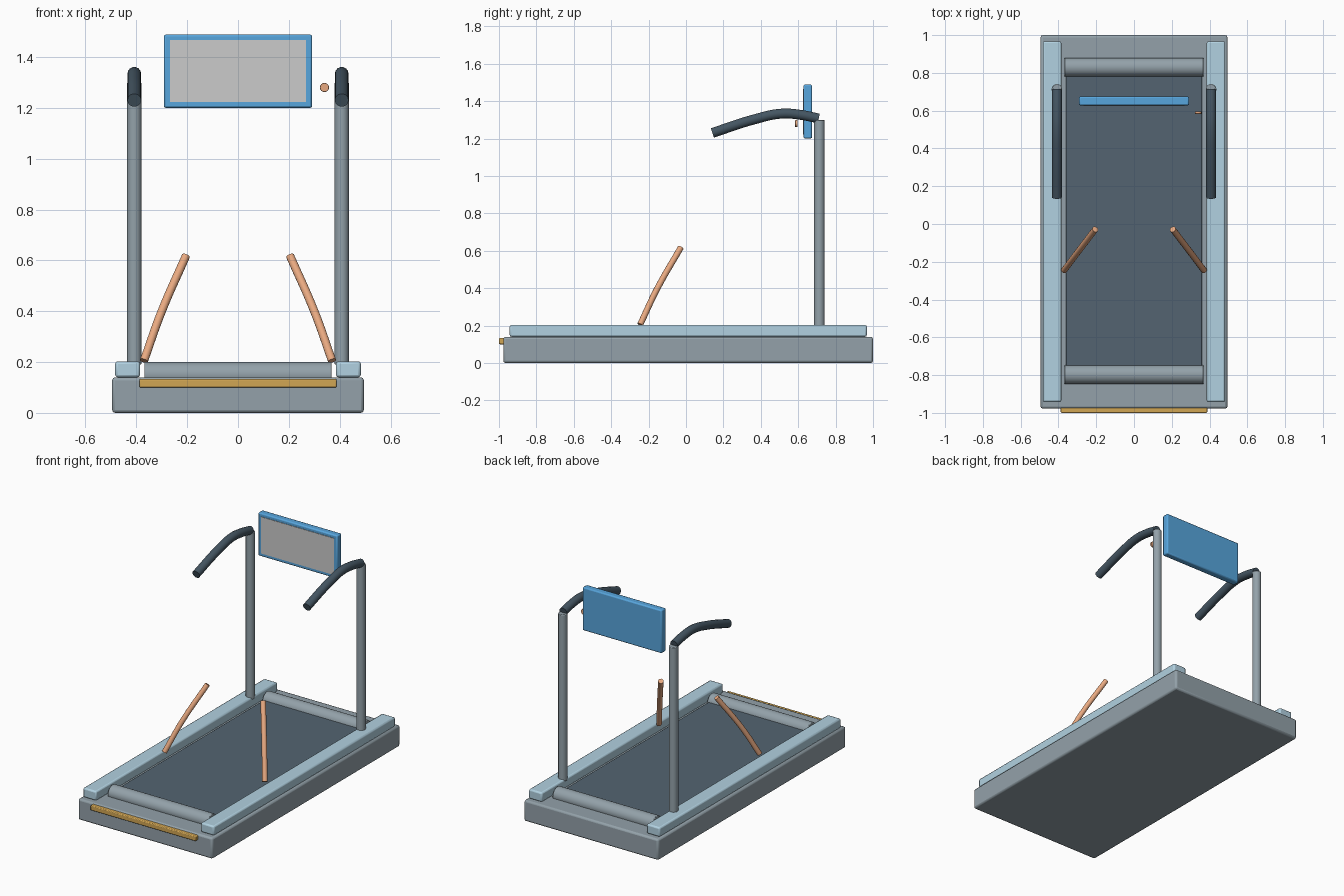
import bpy
import math

if "Cube" in bpy.data.objects:
    bpy.data.objects.remove(bpy.data.objects["Cube"])


def material(name, rgb):
    mat = bpy.data.materials.new(name)
    mat.diffuse_color = (*[(c / 255) ** 2.2 for c in rgb], 1)
    mat.use_nodes = True
    mat.node_tree.nodes["Principled BSDF"].inputs["Base Color"].default_value = mat.diffuse_color
    return mat


STEEL = material("steel", (146, 160, 168))
PALE = material("pale_blue", (176, 208, 224))
DARK = material("dark_slate", (84, 100, 112))
GRIP = material("grip", (70, 86, 98))
BLUE = material("blue", (88, 164, 220))
COPPER = material("copper", (232, 168, 128))
GOLD = material("gold", (208, 164, 84))


def finish(obj, name, mat, bevel=0):
    obj.name = name
    if mat:
        obj.data.materials.append(mat)
    bpy.ops.object.select_all(action='DESELECT')
    obj.select_set(True)
    bpy.context.view_layer.objects.active = obj
    bpy.ops.object.shade_smooth_by_angle(angle=math.radians(35))
    if bevel:
        mod = obj.modifiers.new("edge_round", 'BEVEL')
        mod.width = bevel
        mod.segments = 2
        mod.limit_method = 'ANGLE'
    return obj


def box(name, x, y, z, mat, bevel=0):
    """Box from (min, max) ranges on each axis."""
    bpy.ops.mesh.primitive_cube_add(size=1, location=[sum(r) / 2 for r in (x, y, z)])
    obj = bpy.context.object
    obj.scale = [r[1] - r[0] for r in (x, y, z)]
    bpy.ops.object.transform_apply(location=False, rotation=False, scale=True)
    return finish(obj, name, mat, bevel)


def cylinder(name, loc, radius, depth, mat, rot=(0, 0, 0), bevel=0):
    bpy.ops.mesh.primitive_cylinder_add(vertices=32, radius=radius, depth=depth,
                                        location=loc, rotation=rot)
    return finish(bpy.context.object, name, mat, bevel)


def tube(name, points, radius, mat):
    """Round bar along a smooth path with capped ends."""
    curve = bpy.data.curves.new(name, 'CURVE')
    curve.dimensions = '3D'
    curve.bevel_depth = radius
    curve.bevel_resolution = 5
    curve.use_fill_caps = True
    curve.resolution_u = 8
    spline = curve.splines.new('BEZIER')
    spline.bezier_points.add(len(points) - 1)
    for bp, co in zip(spline.bezier_points, points):
        bp.co = co
        bp.handle_left_type = bp.handle_right_type = 'AUTO'
    obj = bpy.data.objects.new(name, curve)
    bpy.context.collection.objects.link(obj)
    bpy.ops.object.select_all(action='DESELECT')
    obj.select_set(True)
    bpy.context.view_layer.objects.active = obj
    bpy.ops.object.convert(target='MESH')
    return finish(bpy.context.object, name, mat)


# Deck, running belt and rear bumper strip
box("deck_base", (-0.495, 0.495), (-0.977, 1.0), (0, 0.14), STEEL, 0.012)
box("running_belt", (-0.36, 0.36), (-0.795, 0.83), (0.13, 0.16), DARK, 0.004)
box("bumper_strip", (-0.388, 0.388), (-1.0, -0.965), (0.10, 0.133), GOLD, 0.005)

# Rollers at both ends of the belt
for name, y in (("front_roller", -0.797), ("back_roller", 0.83)):
    cylinder(name, (0, y, 0.15), 0.05, 0.736, STEEL, (0, math.pi / 2, 0), 0.004)

# Mirrored rails, posts, handles and slanted rods
for side, s in (("left", -1), ("right", 1)):
    box(side + "_rail", sorted((s * 0.385, s * 0.483)), (-0.943, 0.967), (0.14, 0.203),
        PALE, 0.01)
    cylinder(side + "_post", (s * 0.408, 0.713, 0.745), 0.028, 1.11, STEEL, bevel=0.004)
    tube(side + "_handle", [(s * 0.408, y, z) for y, z in
         ((0.141, 1.23), (0.36, 1.301), (0.51, 1.333), (0.61, 1.327), (0.71, 1.307))],
         0.027, GRIP)
    tube(side + "_rod", [(s * 0.37, -0.245, 0.205), (s * 0.302, -0.155, 0.395),
                         (s * 0.205, -0.028, 0.617)], 0.0165, COPPER)

# Console with inset display
box("console", (-0.292, 0.292), (0.628, 0.674), (1.2, 1.488), BLUE, 0.008)
box("console_screen", (-0.268, 0.268), (0.625, 0.64), (1.222, 1.466), None)

# Small round safety key
cylinder("safety_key", (0.34, 0.59, 1.28), 0.018, 0.013, COPPER, (math.pi / 2, 0, 0), 0.002)
